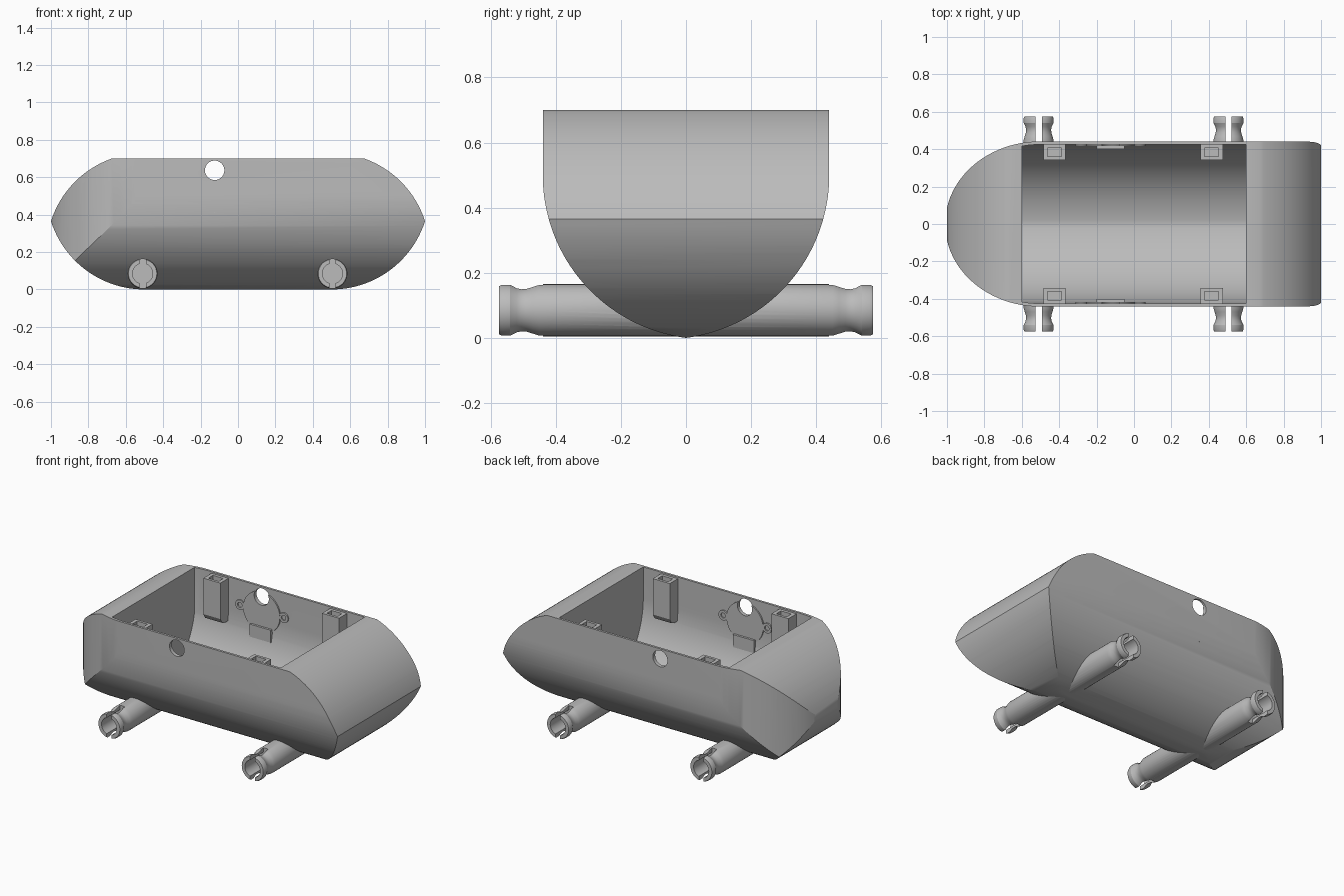
import bpy, bmesh, math
from mathutils import Vector

if "Cube" in bpy.data.objects:
    bpy.data.objects.remove(bpy.data.objects["Cube"], do_unlink=True)

grey = bpy.data.materials.new("plain_grey")
grey.use_nodes = True
grey.diffuse_color = (0.5, 0.5, 0.5, 1)
grey.node_tree.nodes["Principled BSDF"].inputs["Base Color"].default_value = (0.5, 0.5, 0.5, 1)


def make(name, bm):
    bmesh.ops.recalc_face_normals(bm, faces=bm.faces)
    mesh = bpy.data.meshes.new(name)
    bm.to_mesh(mesh)
    bm.free()
    mesh.materials.append(grey)
    ob = bpy.data.objects.new(name, mesh)
    bpy.context.collection.objects.link(ob)
    return ob


def prism(name, pts, axis, lo, hi):
    """Extrude a closed 2D outline along the given axis."""
    bm = bmesh.new()
    place = {"x": lambda a, b: (lo, a, b), "y": lambda a, b: (a, lo, b),
             "z": lambda a, b: (a, b, lo)}[axis]
    face = bm.faces.new([bm.verts.new(place(*p)) for p in pts])
    new = bmesh.ops.extrude_face_region(bm, geom=[face])["geom"]
    step = Vector([hi - lo if c == axis else 0 for c in "xyz"])
    bmesh.ops.translate(bm, vec=step, verts=[v for v in new if isinstance(v, bmesh.types.BMVert)])
    return make(name, bm)


def box(name, x, y, z):
    return prism(name, [(x[0], y[0]), (x[1], y[0]), (x[1], y[1]), (x[0], y[1])], "z", *z)


def arc(cx, cy, rx, ry, a0, a1, n=24):
    return [(cx + rx * math.cos(a0 + (a1 - a0) * i / n),
             cy + ry * math.sin(a0 + (a1 - a0) * i / n)) for i in range(n + 1)]


def rod(name, x, z, r, y0, y1, n=32):
    return prism(name, arc(x, z, r, r, 0, math.tau * (n - 1) / n, n - 1), "y", y0, y1)


def boolean(ob, cutter, op="DIFFERENCE", keep=False):
    mod = ob.modifiers.new(op.lower(), "BOOLEAN")
    mod.object, mod.operation, mod.solver = cutter, op, "EXACT"
    bpy.context.view_layer.objects.active = ob
    bpy.ops.object.modifier_apply(modifier=mod.name)
    if not keep:
        bpy.data.objects.remove(cutter, do_unlink=True)


def smooth(ob):
    bpy.ops.object.select_all(action="DESELECT")
    ob.select_set(True)
    bpy.context.view_layer.objects.active = ob
    bpy.ops.object.shade_smooth_by_angle(angle=math.radians(25))


def section(name, inset, top, x0, x1):
    """Keel shaped cross-section made of two arcs meeting at the bottom."""
    r, c = 0.504 - inset, 0.064
    side = arc(-c, 0.5, r, r, -math.acos(c / r), 0, 32) + [(r - c, top)]
    return prism(name, side + [(-y, z) for y, z in reversed(side[1:])], "x", x0, x1)


def nose(name, inset):
    """Plan outline, rounded at one end only."""
    b = 0.442 - inset
    pts = arc(-0.5, 0, 0.51 - inset, b, math.pi / 2, 1.5 * math.pi, 48)
    return prism(name, pts + [(1.2, -b), (1.2, b)], "z", -0.1, 1)


# Hull: keel section, lens-shaped side profile and rounded nose intersected
hull = section("hull", 0, 0.9, -1.1, 1.1)
R, tip = 0.525, math.atan2(0.16, 0.5)
end = arc(0.5, R, R, R, -math.pi / 2, -tip)
end += arc(0.5, 0.73 - R, R, R, tip, math.asin((0.7 - 0.73 + R) / R))[1:]
lens = prism("lens", end + [(-x, z) for x, z in reversed(end)], "y", -0.6, 0.6)
boolean(hull, lens, "INTERSECT")
boolean(hull, nose("nose_outline", 0), "INTERSECT")

# Open compartment
cavity = section("cavity", 0.015, 0.95, -0.6, 0.6)
boolean(cavity, nose("nose_inner", 0.017), "INTERSECT")
boolean(hull, cavity)

# Sight hole through both side walls
HX, HZ = -0.125, 0.637
boolean(hull, rod("hole", HX, HZ, 0.052, -0.6, 0.6, 40))
smooth(hull)

# Axle tubes with waisted, bored and slotted ends
half = [(0.45, 0.08), (0.47, 0.074), (0.49, 0.068), (0.505, 0.067), (0.52, 0.07),
        (0.54, 0.08), (0.565, 0.08), (0.575, 0.076)]
rings = [(-y, r) for y, r in reversed(half)] + half
for label, ax in (("right", -0.51), ("left", 0.505)):
    bm = bmesh.new()
    loops = [[bm.verts.new((px, y, pz)) for px, pz in
              arc(ax, 0.085, r, r, 0, math.tau * 35 / 36, 35)] for y, r in rings]
    for a, b in zip(loops, loops[1:]):
        for i in range(36):
            j = (i + 1) % 36
            bm.faces.new((a[i], a[j], b[j], b[i]))
    bm.faces.new(loops[0])
    bm.faces.new(loops[-1])
    axle = make(label + "_axle", bm)
    boolean(axle, section("inside", 0.007, 0.9, -1, 1))
    for s in (-1, 1):
        y0, y1 = sorted((s * 0.44, s * 0.65))
        boolean(axle, rod("bore", ax, 0.085, 0.054, y0, y1))
        boolean(axle, box("slot", (ax - 0.017, ax + 0.017), (y0, y1), (-0.1, 0.3)))
    smooth(axle)

# Fittings on the inside of each side wall
for side, s in (("front", -1), ("back", 1)):
    # Clip sockets
    for label, px in (("right", -0.425), ("left", 0.415)):
        outline = [(0.43, 0.69), (0.343, 0.69), (0.343, 0.46), (0.36, 0.43), (0.385, 0.42), (0.43, 0.42)]
        socket = prism(f"{side}_{label}_socket", [(s * y, z) for y, z in outline],
                       "x", px - 0.06, px + 0.06)
        ys = sorted((s * 0.36, s * 0.406))
        boolean(socket, box("pocket", (px - 0.037, px + 0.037), ys, (0.5, 0.8)))
        smooth(socket)

    # Round mounting plate with the hole carried through it
    plate = rod(side + "_mount_plate", HX, 0.54, 0.13, *sorted((s * 0.416, s * 0.432)), 48)
    boolean(plate, rod("hole", HX, HZ, 0.052, -0.6, 0.6, 40))
    smooth(plate)

    # Screw ears beside the plate
    for label, dx in (("right", -0.155), ("left", 0.155)):
        ear = rod(f"{side}_{label}_ear", HX + dx, 0.545, 0.032, *sorted((s * 0.417, s * 0.432)))
        boolean(ear, rod("screw_hole", HX + dx, 0.545, 0.016, *sorted((s * 0.4, s * 0.428))))
        smooth(ear)

    # Ledge under the plate
    box(side + "_mount_ledge", (HX - 0.075, HX + 0.075), sorted((s * 0.402, s * 0.418)), (0.37, 0.45))

bpy.data.objects.remove(cavity, do_unlink=True) if "cavity" in bpy.data.objects else None
